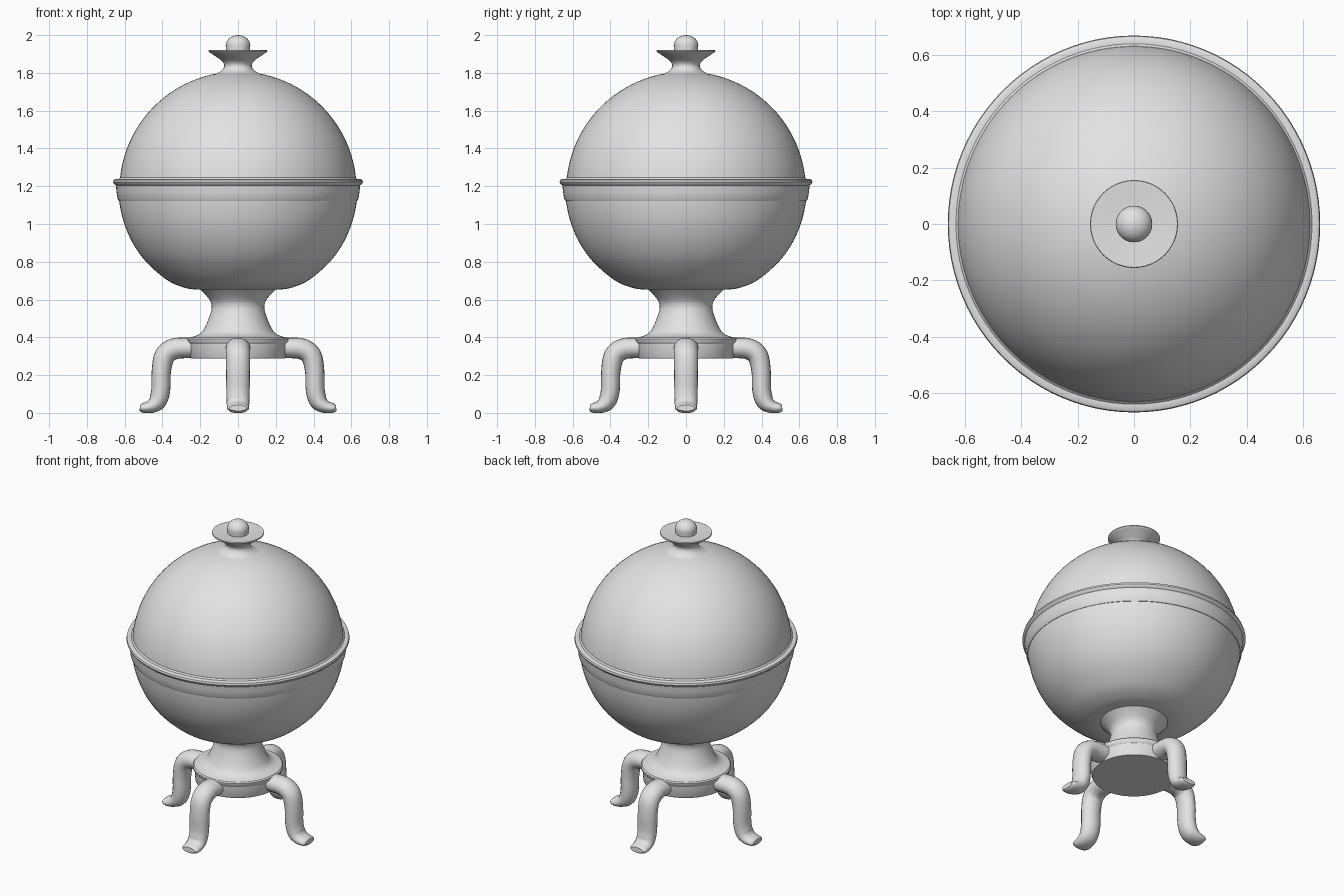
import bpy, bmesh, math
from mathutils import Vector, Matrix

if "Cube" in bpy.data.objects:
    bpy.data.objects.remove(bpy.data.objects["Cube"])

metal = bpy.data.materials.new("plain light grey")
metal.diffuse_color = (0.77, 0.77, 0.77, 1)
metal.use_nodes = True
metal.node_tree.nodes["Principled BSDF"].inputs["Base Color"].default_value = metal.diffuse_color


def finish(name, bm, angle=35):
    bmesh.ops.remove_doubles(bm, verts=bm.verts, dist=1e-5)
    bmesh.ops.recalc_face_normals(bm, faces=bm.faces)
    mesh = bpy.data.meshes.new(name)
    bm.to_mesh(mesh)
    bm.free()
    mesh.materials.append(metal)
    ob = bpy.data.objects.new(name, mesh)
    bpy.context.collection.objects.link(ob)
    bpy.ops.object.select_all(action='DESELECT')
    ob.select_set(True)
    bpy.context.view_layer.objects.active = ob
    bpy.ops.object.shade_smooth_by_angle(angle=math.radians(angle))
    return ob


def loft(bm, rings):
    n = len(rings[0])
    for a, b in zip(rings, rings[1:]):
        for i in range(n):
            j = (i + 1) % n
            bm.faces.new((a[i], a[j], b[j], b[i]))


def lathe(name, profile, seg=72, sy=1.0):
    """Spin (radius, height) points about z and close both ends."""
    bm = bmesh.new()
    rings = [[bm.verts.new((r * math.cos(2 * math.pi * i / seg),
                            sy * r * math.sin(2 * math.pi * i / seg), z))
              for i in range(seg)] for r, z in profile]
    loft(bm, rings)
    bm.faces.new(rings[0])
    bm.faces.new(rings[-1])
    return finish(name, bm)


def arc(cz, rr, rz, a0, a1, n):
    """Arc points, angles in degrees above the horizontal."""
    out = []
    for i in range(n + 1):
        t = math.radians(a0 + (a1 - a0) * i / n)
        out.append((rr * math.cos(t), cz + rz * math.sin(t)))
    return out


def smooth_path(pts, sub=4):
    """Catmull-Rom interpolation through points of any dimension."""
    p = [pts[0]] + pts + [pts[-1]]
    out = []
    for k in range(1, len(p) - 2):
        for s in range(sub):
            t = s / sub
            out.append([0.5 * (2 * b + (c - a) * t + (2 * a - 5 * b + 4 * c - d) * t * t
                               + (3 * b - a - 3 * c + d) * t ** 3)
                        for a, b, c, d in zip(*p[k - 1:k + 3])])
    return out + [list(pts[-1])]


# Full lower bowl with a flattened bottom, and the domed lid
lathe("bowl", smooth_path([(0.19, 0.652), (0.235, 0.654), (0.295, 0.666), (0.38, 0.706),
                           (0.487, 0.80), (0.558, 0.90), (0.605, 1.01), (0.629, 1.12),
                           (0.632, 1.20)]), sy=1.01)
lathe("lid", arc(1.18, 0.628, 0.627, 0, 87, 26), sy=1.01)

# Rolled rim with a shallow band below it
lathe("rim", [(0.60, 1.115), (0.631, 1.122), (0.638, 1.135), (0.643, 1.17), (0.647, 1.205),
              (0.656, 1.212), (0.661, 1.222), (0.658, 1.234), (0.648, 1.239),
              (0.632, 1.238), (0.624, 1.246), (0.60, 1.25)], 96, 1.012)

# Lid knob: flared neck, thin dish and small ball
lathe("knob_dish", smooth_path([(0.13, 1.79), (0.09, 1.81), (0.073, 1.835),
                                (0.082, 1.86), (0.115, 1.885), (0.152, 1.91)])
      + [(0.156, 1.915), (0.154, 1.921), (0.10, 1.918), (0.06, 1.915)], 48)
lathe("knob_ball", [(0.062, 1.91)] + arc(1.945, 0.065, 0.055, 0, 88, 10), 32)

# Waisted pedestal flaring smoothly into the base
lathe("pedestal", smooth_path([(0.262, 0.398), (0.22, 0.409), (0.188, 0.432), (0.163, 0.48),
                               (0.145, 0.53), (0.139, 0.565), (0.148, 0.595),
                               (0.172, 0.625), (0.203, 0.655)]))

# Base plate
lathe("base_plate", [(0.248, 0.288), (0.254, 0.30), (0.258, 0.365), (0.267, 0.376),
                     (0.269, 0.392), (0.262, 0.399), (0.20, 0.40)])

# Four curved legs: (radius, height, half thickness, half width)
leg_path = smooth_path([
    (0.20, 0.342, 0.052, 0.066), (0.27, 0.344, 0.054, 0.066),
    (0.34, 0.338, 0.056, 0.065), (0.388, 0.302, 0.055, 0.064),
    (0.406, 0.22, 0.051, 0.063), (0.409, 0.12, 0.050, 0.062),
    (0.427, 0.060, 0.047, 0.060), (0.465, 0.032, 0.034, 0.059),
    (0.503, 0.026, 0.026, 0.057), (0.52, 0.026, 0.016, 0.046)])


def leg(name, angle, scale, n=20):
    bm = bmesh.new()
    rings = []
    for k, (r, z, th, w) in enumerate(leg_path):
        a, b = leg_path[max(k - 1, 0)], leg_path[min(k + 1, len(leg_path) - 1)]
        t = Vector((b[0] - a[0], 0, b[1] - a[1])).normalized()
        side = Vector((0, 1, 0))
        nrm = t.cross(side)
        ring = []
        for i in range(n):
            q = 2 * math.pi * i / n
            p = Vector((r * scale, 0, z)) + nrm * th * math.cos(q) + side * w * math.sin(q)
            p.z = max(p.z, 0)          # flat sole
            ring.append(bm.verts.new(p))
        rings.append(ring)
    loft(bm, rings)
    bm.faces.new(rings[0])
    bm.faces.new(rings[-1])
    bm.transform(Matrix.Rotation(angle, 4, 'Z'))
    finish(name, bm, 50)


for i, side_name in enumerate(("right", "back", "left", "front")):
    leg(side_name + "_leg", i * math.pi / 2, 0.98 if i % 2 else 1.0)
